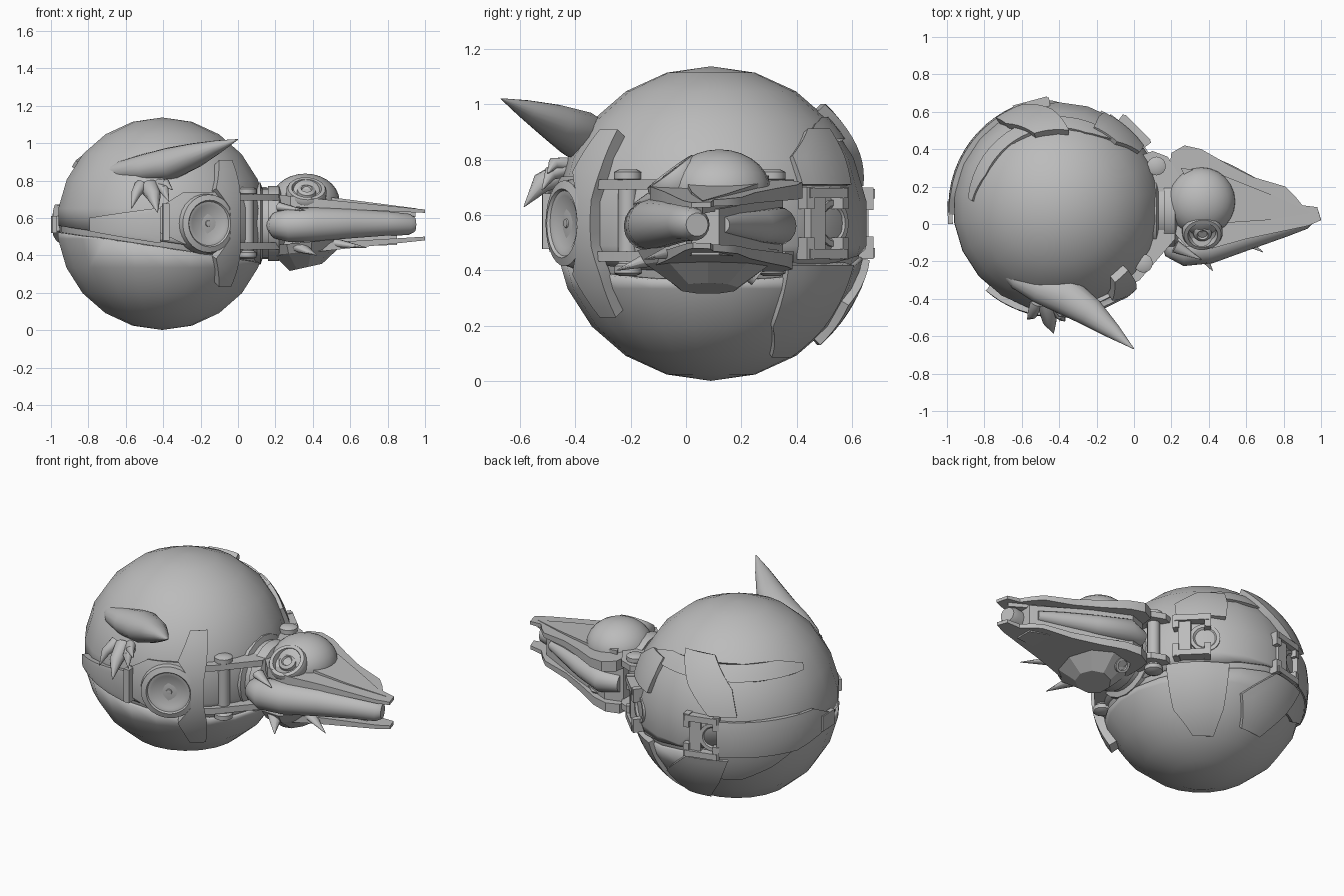
import bpy, bmesh, math
from mathutils import Vector, Matrix

if "Cube" in bpy.data.objects:
    bpy.data.objects.remove(bpy.data.objects["Cube"])

CENTER = Vector((-0.405, 0.09, 0.57))
grey = bpy.data.materials.new("plain_grey")
grey.diffuse_color = (0.5, 0.5, 0.5, 1)
grey.use_nodes = True
grey.node_tree.nodes["Principled BSDF"].inputs["Base Color"].default_value = grey.diffuse_color


def finish(name, bm, angle=35):
    bmesh.ops.recalc_face_normals(bm, faces=bm.faces[:])
    me = bpy.data.meshes.new(name)
    bm.to_mesh(me)
    bm.free()
    ob = bpy.data.objects.new(name, me)
    bpy.context.collection.objects.link(ob)
    me.materials.append(grey)
    bpy.ops.object.select_all(action='DESELECT')
    ob.select_set(True)
    bpy.context.view_layer.objects.active = ob
    if angle:
        bpy.ops.object.shade_smooth_by_angle(angle=math.radians(angle))
    return ob


def sph(az, el, r):
    a, e = math.radians(az), math.radians(el)
    return CENTER + r * Vector((math.cos(e) * math.cos(a), math.cos(e) * math.sin(a), math.sin(e)))


def loft(name, rings, angle=35, caps=True):
    """Skin a list of equally sized closed loops."""
    bm = bmesh.new()
    vs = [[bm.verts.new(p) for p in ring] for ring in rings]
    n = len(vs[0])
    for a, b in zip(vs, vs[1:]):
        for i in range(n):
            bm.faces.new((a[i], a[(i + 1) % n], b[(i + 1) % n], b[i]))
    if caps:
        bm.faces.new(vs[0])
        bm.faces.new(vs[-1])
    return finish(name, bm, angle)


def tube(name, path, radii, sides=16, flat=1.0):
    path = [Vector(p) for p in path]
    rings = []
    for i, p in enumerate(path):
        d = (path[min(i + 1, len(path) - 1)] - path[max(i - 1, 0)]).normalized()
        u = d.cross(Vector((0, 0, 1)))
        u = u.normalized() if u.length > 0.01 else Vector((1, 0, 0))
        w = u.cross(d)
        rings.append([p + radii[i] * (u * math.cos(t) + w * flat * math.sin(t))
                      for t in (2 * math.pi * k / sides for k in range(sides))])
    return loft(name, rings, 50)


def lathe(name, pos, axis, profile, sides=24):
    """Spin (radius, height) points round an axis."""
    rot = Vector(axis).to_track_quat('Z', 'Y').to_matrix()
    return loft(name, [[Vector(pos) + rot @ Vector((r * math.cos(t), r * math.sin(t), h))
                        for t in (2 * math.pi * k / sides for k in range(sides))]
                       for r, h in profile])


def patch(name, rows, r0, r1, steps=5, cols=5):
    """Curved armour plate: rows of (elevation, azimuth start, azimuth end)."""
    full = []
    for a, b in zip(rows, rows[1:]):
        full += [[a[k] + (b[k] - a[k]) * i / steps for k in range(3)] for i in range(steps)]
    full.append(rows[-1])
    rings = []
    for el, a0, a1 in full:
        azs = [a0 + (a1 - a0) * j / cols for j in range(cols + 1)]
        rings.append([sph(a, el, r1) for a in azs] + [sph(a, el, r0) for a in reversed(azs)])
    return loft(name, rings)


def slab(name, outline, bottom, top, angle=30):
    """Extruded outline whose heights are functions of x."""
    return loft(name, [[(x, y, f(x)) for x, y in outline] for f in (bottom, top)], angle)


def box(name, az, el, r, size):
    """Box on the ball; size is (radial, around, up)."""
    bm = bmesh.new()
    m = Matrix.Translation(sph(az, el, r)) @ Matrix.Rotation(math.radians(az), 4, 'Z')
    bmesh.ops.create_cube(bm, size=1, matrix=m @ Matrix.Diagonal((*size, 1)))
    return finish(name, bm, 0)


def ellipsoid(name, pos, radii):
    bm = bmesh.new()
    bmesh.ops.create_uvsphere(bm, u_segments=24, v_segments=14, radius=1,
                              matrix=Matrix.Translation(pos) @ Matrix.Diagonal((*radii, 1)))
    return finish(name, bm)


# Ball body: core with an upper dome and lower bowl parted by a tilted groove
def shell(name, r, side=0, offset=0):
    bm = bmesh.new()
    bmesh.ops.create_uvsphere(bm, u_segments=22, v_segments=11, radius=r,
                              matrix=Matrix.Translation(CENTER))
    if side:
        bmesh.ops.bisect_plane(bm, geom=bm.verts[:] + bm.edges[:] + bm.faces[:],
                               plane_co=(-0.41, 0.09, 0.44 + offset), plane_no=(0.15, 0, 1),
                               clear_inner=side > 0, clear_outer=side < 0)
    ob = finish(name, bm)
    if side:
        mod = ob.modifiers.new("thickness", 'SOLIDIFY')
        mod.thickness = 0.02
    return ob


shell("ball_core", 0.552)
shell("upper_dome", 0.567, 1, 0.035)
shell("lower_bowl", 0.569, -1)

# Large horn and small claws on the front
tube("horn", [(-0.72, -0.22, 0.835), (-0.62, -0.285, 0.85), (-0.5, -0.335, 0.865), (-0.36, -0.385, 0.89),
              (-0.23, -0.475, 0.935), (-0.11, -0.575, 0.98), (0, -0.668, 1.02)],
     [0.03, 0.065, 0.09, 0.103, 0.078, 0.042, 0.002], 16, 0.85)
for i, (base, tip, rad) in enumerate([
        ((-0.52, -0.42, 0.77), (-0.57, -0.51, 0.65), 0.035), ((-0.47, -0.42, 0.76), (-0.43, -0.585, 0.63), 0.05),
        ((-0.42, -0.42, 0.77), (-0.37, -0.52, 0.69), 0.035), ((-0.42, -0.42, 0.78), (-0.35, -0.5, 0.75), 0.03)]):
    mid = Vector(base).lerp(Vector(tip), 0.5) + Vector((0, -0.02, 0.02))
    tube(f"claw_{i}", [base, mid, tip], [rad, rad * 0.75, 0.002], 10)

# Front round port with its wing, collars and curved fin
out = sph(-64, 0, 1) - CENTER
lathe("front_port", sph(-65, 0, 0.47), out,
      [(0.165, 0), (0.165, 0.07), (0.155, 0.095), (0.155, 0.115), (0.125, 0.125), (0.118, 0.115),
       (0.1, 0.113), (0.09, 0.107), (0.018, 0.104), (0.015, 0.112), (0.001, 0.113)], 28)
patch("front_port_plate", [(-11, -78, -50), (-5, -91, -48), (9, -91, -48), (17, -78, -52)], 0.54, 0.578)
box("front_clamp", -88, 0.8, 0.575, (0.07, 0.035, 0.2))
patch("front_wing", [(-10, -91, -93), (-4, -91, -131), (3, -91, -131), (8, -91, -93)], 0.54, 0.592, 4, 8)
patch("front_fin", [(-34, -53, -43), (-18, -60, -44), (-8, -53, -46), (8, -53, -46), (18, -60, -44), (34, -53, -42)],
      0.555, 0.607, 4)

# Back armour: two brackets with upper and lower fins, and the long side wing
for tag, az, r in (("right", 45, 0.575), ("rear", 105, 0.558)):
    for s in (-1, 1):
        box(f"{tag}_bracket_arm", az, s * 11, r, (0.08, 0.19, 0.035))
        for t in (-1, 1):
            box(f"{tag}_bracket_tab", az + t * 8.5, s * 9, r + 0.008, (0.06, 0.035, 0.08))
    box(f"{tag}_bracket_post", az - 4, 0, r - 0.01, (0.05, 0.07, 0.24))
    lathe(f"{tag}_socket", sph(az + 7, 0, 0.53), sph(az + 7, 0, 1) - CENTER,
          [(0.085, 0), (0.085, 0.035), (0.065, 0.035), (0.05, 0.02), (0.001, 0.015)], 20)
patch("right_lower_fin", [(-56, 42, 62), (-40, 30, 66), (-15, 30, 66)], 0.55, 0.585)
patch("right_upper_fin", [(14, 36, 64), (25, 34, 66), (36, 48, 66)], 0.55, 0.582)
patch("rear_lower_fin", [(-48, 84, 104), (-30, 76, 114), (-13, 96, 120)], 0.55, 0.592)
patch("rear_upper_fin", [(13, 109, 125), (28, 94, 122), (46, 82, 108)], 0.55, 0.598)
patch("rear_wing", [(-11, 112, 160), (-4, 114, 184), (4, 114, 184), (10, 112, 172)], 0.55, 0.588, 3, 12)
patch("rear_lower_wing", [(-28, 114, 128), (-20, 112, 145), (-11, 112, 158)], 0.55, 0.58, 3, 8)
box("wing_clasp", 183, -0.5, 0.58, (0.025, 0.12, 0.09))
# Stepped edge of the dome over the back
patch("dome_ridge", [(32, 62, 174), (36, 52, 176), (39, 58, 166), (42, 70, 156)], 0.55, 0.573, 2, 16)

# Neck: collar, hinge arms, pillars and knobs
lathe("neck", (0.05, 0.07, 0.57), (1, 0, 0),
      [(0.22, 0), (0.22, 0.07), (0.19, 0.08), (0.19, 0.11), (0.2, 0.11), (0.2, 0.17), (0.12, 0.2)], 20)
for z in (0.45, 0.71):
    slab("front_hinge_arm", [(-0.07, -0.36), (0.03, -0.3), (0.22, -0.08), (0.22, 0.04), (0.12, 0.04), (-0.06, -0.25)],
         lambda x: z - 0.018, lambda x: z + 0.018)
    slab("rear_hinge_arm", [(0.02, 0.36), (0.1, 0.39), (0.18, 0.36), (0.28, 0.2), (0.22, 0.08), (0.1, 0.18)],
         lambda x: z - 0.018, lambda x: z + 0.018)
for x, y in ((0.05, -0.21), (0.12, 0.31)):
    lathe("hinge_pillar", (x, y, 0.38), (0, 0, 1),
          [(0.03, 0), (0.05, 0.01), (0.05, 0.035), (0.035, 0.045), (0.035, 0.34), (0.05, 0.35),
           (0.05, 0.375), (0.03, 0.385)], 16)

# Head dome and brow
ellipsoid("head_dome", (0.36, 0.12, 0.69), (0.183, 0.185, 0.147))

# Eye with raised rim
lathe("eye", (0.365, -0.035, 0.725), (0.05, -0.6, 0.8),
      [(0.085, -0.07), (0.108, -0.01), (0.108, 0.025), (0.1, 0.04), (0.08, 0.042), (0.072, 0.015), (0.052, 0.01),
       (0.048, 0.03), (0.03, 0.04), (0.024, 0.03), (0.001, 0.03)], 24)

# Beak: upper and lower blades round a recessed mouth block
upper = [(0.19, 0.3), (0.2, 0.38), (0.27, 0.42), (0.36, 0.4), (0.5, 0.32), (0.64, 0.25), (0.81, 0.2), (0.86, 0.15),
         (0.9, 0.1), (0.98, 0.09), (1.0, 0.02), (0.93, -0.01), (0.6, -0.08), (0.42, -0.13), (0.28, -0.12), (0.19, -0.02)]
lower = [(x, 0.07 + (y - 0.07) * 0.9) for x, y in upper]
slab("upper_beak", upper, lambda x: 0.672 - 0.045 * x, lambda x: 0.745 - 0.1 * x)
slab("upper_beak_ridge", [(0.25, 0.3), (0.45, 0.27), (0.75, 0.15), (0.95, 0.06), (0.7, 0.02), (0.4, 0)],
     lambda x: 0.69 - 0.09 * x, lambda x: 0.775 - 0.13 * x)
slab("lower_beak", lower, lambda x: 0.375 + 0.105 * x, lambda x: 0.44 + 0.06 * x)
slab("mouth_block", [(0.2, 0.31), (0.3, 0.35), (0.55, 0.255), (0.85, 0.12), (0.85, 0.02), (0.5, 0), (0.2, 0)],
     lambda x: 0.43 + 0.03 * x, lambda x: 0.69 - 0.08 * x)

# Thick side tubes running to the beak tip
tube("front_mouth_tube", [(0.17, -0.08, 0.56), (0.2, -0.11, 0.56), (0.27, -0.135, 0.56), (0.4, -0.12, 0.565),
                          (0.6, -0.06, 0.57), (0.8, -0.005, 0.57), (0.91, 0.03, 0.565), (0.94, 0.04, 0.565)],
     [0.03, 0.07, 0.09, 0.092, 0.08, 0.065, 0.058, 0.042], 18)
tube("rear_mouth_tube", [(0.22, 0.31, 0.56), (0.32, 0.33, 0.56), (0.5, 0.26, 0.56), (0.68, 0.18, 0.565), (0.8, 0.13, 0.565)],
     [0.05, 0.07, 0.06, 0.045, 0.03], 16)

# Faceted chin
chin = [[(0.36 + sx * math.cos(t), 0.08 + sy * math.sin(t), z + 0.02 * math.cos(t))
         for t in (2 * math.pi * k / 9 for k in range(9))]
        for sx, sy, z in ((0.2, 0.26, 0.47), (0.18, 0.23, 0.42), (0.09, 0.11, 0.335))]
loft("chin", chin, 0)
lathe("chin_bolt", (0.3, 0.24, 0.4), (0, 0.8, -0.6),
      [(0.045, -0.03), (0.045, 0.03), (0.03, 0.03), (0.03, 0.015), (0.001, 0.015)], 14)

# Chin and jaw spikes
for base, tip, rad in (((0.32, -0.1, 0.45), (0.42, -0.25, 0.4), 0.05), ((0.5, -0.04, 0.47), (0.69, -0.15, 0.44), 0.04),
                       ((0.22, -0.12, 0.66), (0.36, -0.19, 0.64), 0.035)):
    tube("jaw_spike", [base, tip], [rad, 0.002], 10, 0.7)
